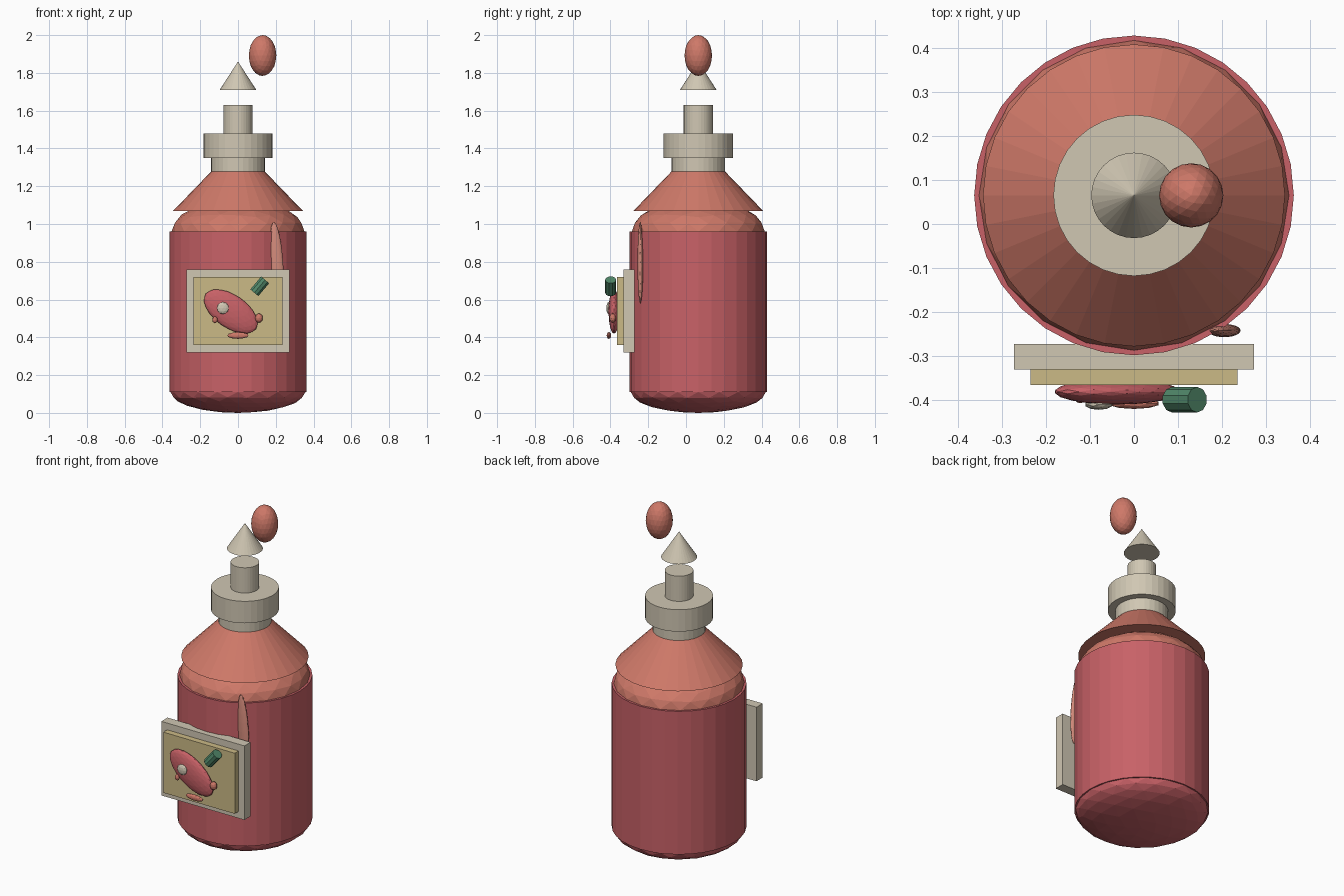
import bpy
import math

if "Cube" in bpy.data.objects:
    bpy.data.objects.remove(bpy.data.objects["Cube"])

AXIS_Y = 0.065  # bottle axis


def material(name, rgb):
    m = bpy.data.materials.new(name)
    m.diffuse_color = (*rgb, 1.0)
    m.use_nodes = True
    m.node_tree.nodes["Principled BSDF"].inputs["Base Color"].default_value = m.diffuse_color
    return m


RED = material("red", (0.58, 0.12, 0.135))
CORAL = material("coral", (0.62, 0.19, 0.14))
PINK = material("light coral", (0.66, 0.26, 0.20))
CREAM = material("cream", (0.63, 0.57, 0.45))
TAN = material("tan", (0.60, 0.49, 0.24))
GREEN = material("green", (0.08, 0.24, 0.14))


def finish(name, mat):
    ob = bpy.context.object
    ob.name = name
    ob.data.materials.append(mat)
    return ob


def turned(name, mat, r1, r2, z1, z2, sides=32):
    """Cylinder or cone on the bottle axis."""
    bpy.ops.mesh.primitive_cone_add(vertices=sides, radius1=r1, radius2=r2, depth=z2 - z1,
                                    location=(0, AXIS_Y, (z1 + z2) / 2))
    return finish(name, mat)


def blob(name, mat, loc, radii, tilt=0.0, detail=3):
    """Faceted ellipsoid, tilted in the front plane."""
    bpy.ops.mesh.primitive_ico_sphere_add(subdivisions=detail, radius=1, location=loc,
                                          rotation=(0, math.radians(tilt), 0))
    ob = finish(name, mat)
    ob.scale = radii
    return ob


def box(name, mat, lo, hi):
    bpy.ops.mesh.primitive_cube_add(size=1, location=[(a + b) / 2 for a, b in zip(lo, hi)])
    ob = finish(name, mat)
    ob.scale = [b - a for a, b in zip(lo, hi)]
    return ob


# Bottle body with domed ends
turned("body", RED, 0.363, 0.363, 0.11, 0.96)
blob("base_dome", RED, (0, AXIS_Y, 0.11), (0.357, 0.357, 0.11))
blob("top_dome", CORAL, (0, AXIS_Y, 0.96), (0.352, 0.352, 0.17))

# Shoulder, neck, cap and nozzle
turned("shoulder", CORAL, 0.343, 0.14, 1.07, 1.28)
turned("neck", CREAM, 0.142, 0.142, 1.20, 1.35)
turned("cap", CREAM, 0.183, 0.183, 1.35, 1.48)
turned("nozzle", CREAM, 0.077, 0.077, 1.48, 1.63)
turned("tip", CREAM, 0.097, 0.0, 1.71, 1.86)

# Drop beside the tip, highlight on the body
blob("drop", CORAL, (0.13, AXIS_Y, 1.892), (0.073, 0.073, 0.108))
blob("highlight", PINK, (0.205, -0.242, 0.795), (0.034, 0.015, 0.217), -4)

# Label plates
box("label_frame", CREAM, (-0.273, -0.33, 0.32), (0.273, -0.272, 0.76))
box("label_panel", TAN, (-0.235, -0.366, 0.36), (0.235, -0.33, 0.72))

# Fruit emblem with stem
blob("fruit", RED, (-0.038, -0.381, 0.537), (0.163, 0.029, 0.087), 35)
blob("fruit_spot", CREAM, (-0.08, -0.41, 0.555), (0.032, 0.012, 0.032), 0, 2)
blob("fruit_end", CORAL, (0.111, -0.388, 0.502), (0.021, 0.018, 0.025), 0, 2)
blob("fruit_side", CORAL, (-0.122, -0.395, 0.493), (0.014, 0.012, 0.018), 0, 2)
blob("fruit_base", CORAL, (0.0, -0.408, 0.41), (0.058, 0.012, 0.018), 0, 2)
bpy.ops.mesh.primitive_cylinder_add(vertices=10, radius=0.029, depth=0.089,
                                    location=(0.115, -0.399, 0.67),
                                    rotation=(0, math.radians(40), 0))
finish("stem", GREEN)
